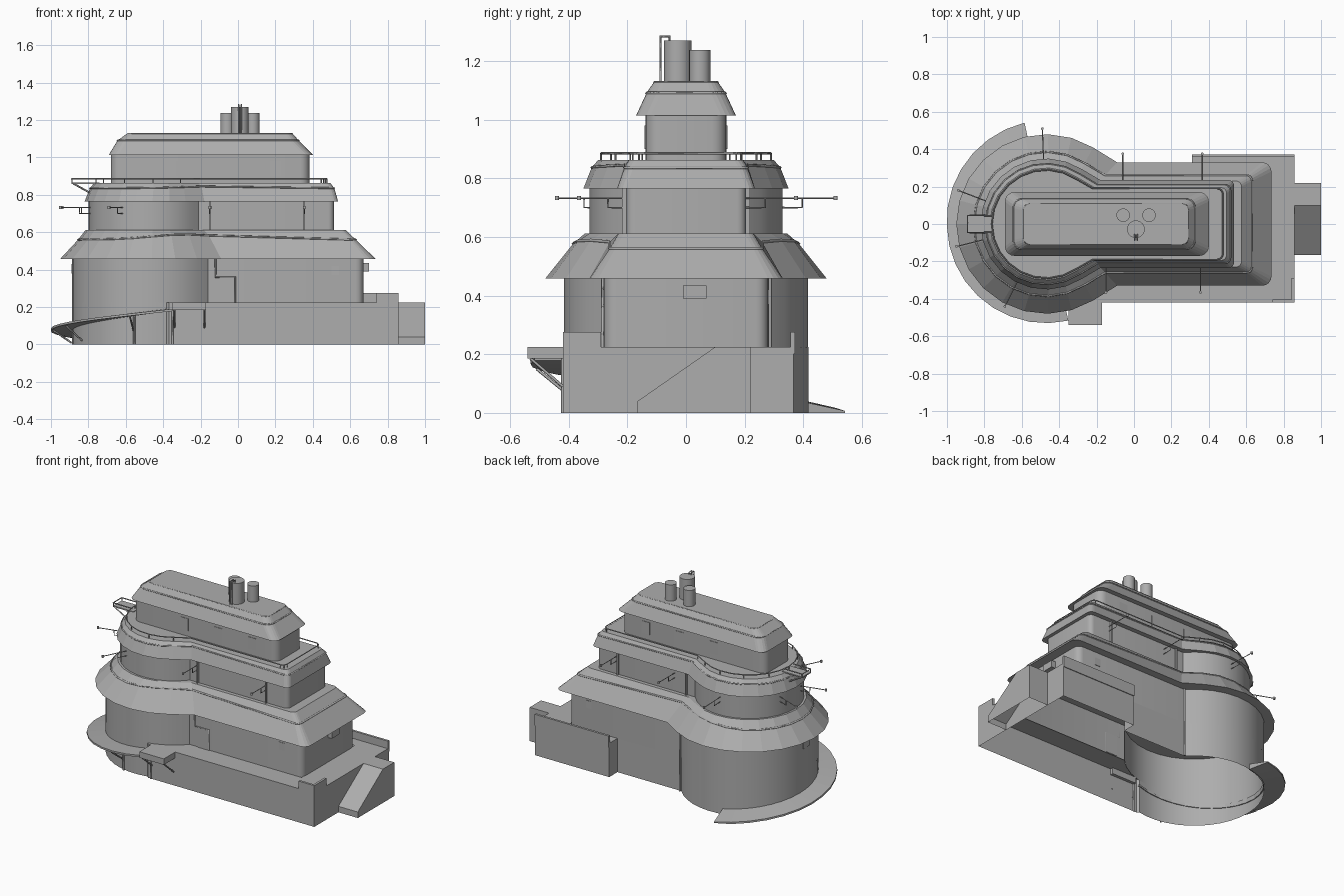
import bpy, bmesh, math
from mathutils import Vector

if "Cube" in bpy.data.objects:
    bpy.data.objects.remove(bpy.data.objects["Cube"])

CX = -0.47  # centre of the round tower
R0 = 0.417  # radius of the tower foot
stone = bpy.data.materials.new("grey stone")
stone.diffuse_color = (0.42, 0.42, 0.42, 1)
stone.use_nodes = True
stone.node_tree.nodes["Principled BSDF"].inputs["Base Color"].default_value = stone.diffuse_color


def finish(name, bm, smooth=None):
    me = bpy.data.meshes.new(name)
    bm.to_mesh(me)
    bm.free()
    ob = bpy.data.objects.new(name, me)
    bpy.context.collection.objects.link(ob)
    me.materials.append(stone)
    if smooth:
        bpy.ops.object.select_all(action='DESELECT')
        ob.select_set(True)
        bpy.context.view_layer.objects.active = ob
        bpy.ops.object.shade_smooth_by_angle(angle=math.radians(smooth))
    return ob


def arc(x, y, r, a0, a1, n):
    return [(x + r * math.cos(math.radians(a0 + (a1 - a0) * i / n)),
             y + r * math.sin(math.radians(a0 + (a1 - a0) * i / n))) for i in range(n + 1)]


def keyhole(r, x_end, hy, corner=0.05, n=24, chamfer=0):
    """Round tower joined to a long wing, counter-clockwise."""
    a = math.degrees(math.asin(hy / r))
    nx = CX + r * math.cos(math.radians(a)) + chamfer * 0.3
    return (arc(CX, 0, r, a + chamfer * 150, 360 - a - chamfer * 150, n) + [(nx + .001, -hy)]
            + arc(x_end - corner, -hy + corner, corner, -90, 0, 4)
            + arc(x_end - corner, hy - corner, corner, 0, 90, 4) + [(nx + .001, hy)])


def rounded(x0, x1, hy, c):
    return (arc(x1 - c, -hy + c, c, -90, 0, 5) + arc(x1 - c, hy - c, c, 0, 90, 5)
            + arc(x0 + c, hy - c, c, 90, 180, 5) + arc(x0 + c, -hy + c, c, 180, 270, 5))


def loft(name, rings, bottom=True, top=True, smooth=None):
    """Skin a stack of (outline, height) rings; height may depend on x."""
    bm = bmesh.new()
    loops = [[bm.verts.new((x, y, z(x) if callable(z) else z)) for x, y in pts] for pts, z in rings]
    for a, b in zip(loops, loops[1:]):
        for i in range(len(a)):
            j = (i + 1) % len(a)
            bm.faces.new((a[i], a[j], b[j], b[i]))
    if bottom:
        bm.faces.new(loops[0][::-1])
    if top:
        bm.faces.new(loops[-1])
    return finish(name, bm, smooth)


def box(name, x0, x1, y0, y1, z0, z1):
    return loft(name, [([(x0, y0), (x1, y0), (x1, y1), (x0, y1)], z) for z in (z0, z1)])


def tube(name, pts, r=0.003, closed=False):
    cu = bpy.data.curves.new(name, 'CURVE')
    cu.dimensions = '3D'
    cu.bevel_depth = r
    cu.bevel_resolution = 0
    cu.use_fill_caps = True
    sp = cu.splines.new('POLY')
    sp.points.add(len(pts) - 1)
    for p, q in zip(sp.points, pts):
        p.co = (*q, 1)
    sp.use_cyclic_u = closed
    ob = bpy.data.objects.new(name, cu)
    bpy.context.collection.objects.link(ob)
    cu.materials.append(stone)


def cylinder(name, x, y, r, z0, z1):
    loft(name, [(arc(x, y, r, 0, 345, 23), z0), (arc(x, y, r, 0, 345, 23), z1)], smooth=30)


# plinth shell, open underneath, wrapping the round tower foot
outer = [(0.857, -0.42), (0.857, 0.367), (0.31, 0.367), (0.31, 0.28)]
plinth = arc(CX, 0, R0, 42.2, 282, 26) + [(-0.37, -0.42)] + outer
loft("plinth", [(plinth, 0), (plinth, 0.225)], bottom=False, top=False, smooth=30)

# flat ledge between plinth edge and house wall
bm = bmesh.new()
ledge = [(-0.37, -0.42)] + outer + [(0.665, 0.28), (0.665, -0.28)] + arc(CX, 0, R0, 317.8, 282, 6)
bm.faces.new([bm.verts.new((x, y, 0.225)) for x, y in ledge])
finish("plinth_ledge", bm)

# parapets on the plinth corners
box("parapet_front", 0.74, 0.857, -0.42, -0.405, 0.225, 0.275)
box("parapet_side", 0.842, 0.857, -0.42, -0.29, 0.225, 0.275)
box("parapet_back", 0.31, 0.857, 0.357, 0.372, 0.2, 0.275)

# stair block with sloping flight and landing, open underneath
bm = bmesh.new()
prof = [(-0.165, 0), (-0.165, 0.04), (0.1, 0.225), (0.22, 0.225), (0.22, 0)]
sides = [[bm.verts.new((x, y, z)) for y, z in prof] for x in (0.857, 1.0)]
bm.faces.new(sides[1])
for i in range(4):
    bm.faces.new((sides[0][i], sides[0][i + 1], sides[1][i + 1], sides[1][i]))
bmesh.ops.recalc_face_normals(bm, faces=bm.faces)
finish("stair_block", bm)

# landing platform and its struts
box("platform", -0.35, -0.17, -0.54, -0.40, 0.185, 0.225)
for x in (-0.34, -0.18):
    tube("platform_strut", [(x, -0.53, 0.185), (x, -0.42, 0.09)], 0.005)

# ramp winding down around the tower
bm = bmesh.new()
prev = None
N = 16
for i in range(N + 1):
    t = i / N
    a = math.radians(-77 - 181 * t)
    z = 0.19 - 0.183 * t
    c, s = math.cos(a), math.sin(a)
    ro = 0.53 + 0.024 * max(0, t - 0.55) / 0.45
    cur = [bm.verts.new((CX + r * c, r * s, h)) for r, h in
           ((0.412, z + 0.03 * t), (ro, z), (ro, max(z - 0.012, 0)), (0.412, max(z - 0.012, 0)))]
    if prev:
        for k in range(4):
            bm.faces.new((prev[k], prev[(k + 1) % 4], cur[(k + 1) % 4], cur[k]))
    else:
        bm.faces.new(cur)
    prev = cur
bm.faces.new(prev[::-1])
bmesh.ops.recalc_face_normals(bm, faces=bm.faces)
finish("ramp", bm)

# ramp posts and struts
for d in (-102, -150, -175):
    a = math.radians(d)
    h = 0.175 + (d + 77) / 180 * 0.183
    c, s = math.cos(a), math.sin(a)
    tube("ramp_strut", [(CX + .52 * c, .52 * s, h), (CX + .42 * c, .42 * s, max(h - .08, .008))], 0.005)
for x, h, y in ((-0.555, 0.155, -0.415), (-0.35, 0.185, -0.42)):
    tube("ramp_post", [(x, y, 0), (x, y, h)], 0.006)

# ground floor, open below, and first roof, whose rim rises at the neck
wall = keyhole(R0, 0.67, 0.28, 0.04)
loft("ground_floor", [(wall, 0.22), (wall, 0.46)], bottom=False, top=False, smooth=30)


def rim1(x):
    return 0.56 + 0.028 * math.exp(-((x + 0.28) / 0.25) ** 2)


def rim2(x):
    return 0.835 + 0.012 * math.exp(-((x + 0.05) / 0.3) ** 2)


kink1 = keyhole(0.385, 0.63, 0.26, 0.03, 16, 0.1)
loft("lower_roof", [(keyhole(0.48, 0.735, 0.33, 0.05, 16, 0.1), 0.458), (kink1, rim1),
                    (keyhole(0.345, 0.575, 0.23, 0.03, 16, 0.1), 0.612)])
tube("lower_roof_lip", [(x, y, rim1(x)) for x, y in kink1], 0.006, True)

# middle floor and second roof
wall = keyhole(0.33, 0.513, 0.205, 0.03)
loft("middle_floor", [(wall, 0.6), (wall, 0.77)], smooth=30)
kink2 = keyhole(0.322, 0.515, 0.21, 0.03, 16, 0.1)
loft("middle_roof", [(keyhole(0.35, 0.535, 0.235, 0.03, 16, 0.1), 0.765), (kink2, rim2),
                     (keyhole(0.3, 0.495, 0.195, 0.03, 16, 0.1), 0.862)])
tube("middle_roof_lip", [(x, y, rim2(x)) for x, y in kink2], 0.005, True)

# deck railing
rail = keyhole(0.29, 0.475, 0.19, 0.03, 16, 0.1)
tube("deck_rail", [(x, y, 0.885) for x, y in rail], 0.004, True)
for x, y in rail[::2]:
    tube("rail_post", [(x, y, 0.86), (x, y, 0.885)], 0.003)

# lookout balcony
box("balcony_floor", -0.89, -0.74, -0.045, 0.045, 0.858, 0.866)
tube("balcony_rail", [(-0.75, -.045, .885), (-0.89, -.045, .885), (-0.89, .045, .885), (-0.75, .045, .885)], 0.004)
for y in (-0.045, 0.045):
    tube("balcony_post", [(-0.887, y, 0.86), (-0.887, y, 0.885)])
    tube("balcony_brace", [(-0.88, y, 0.86), (-0.79, y, 0.81)], 0.005)

# top floor and crown roof
wall = rounded(-0.68, 0.383, 0.138, 0.05)
loft("top_floor", [(wall, 0.855), (wall, 1.02)], smooth=30)
kink3 = rounded(-0.645, 0.325, 0.135, 0.05)
loft("crown_roof", [(rounded(-0.69, 0.4, 0.17, 0.05), 1.014), (kink3, 1.09),
                    (rounded(-0.59, 0.29, 0.108, 0.035), 1.13)])
tube("crown_lip", [(x, y, 1.09) for x, y in kink3], 0.005, True)
tube("crown_top_lip", [(x, y, 1.127) for x, y in rounded(-0.59, 0.29, 0.108, 0.035)], 0.004, True)

# chimneys and vent pipes
for x, y, r, h in ((-0.058, 0.047, 0.036, 1.238), (0.08, 0.047, 0.036, 1.238), (0.01, -0.028, 0.047, 1.27)):
    cylinder("chimney", x, y, r, 1.12, h)
for x in (0.003, 0.018):
    tube("vent_pipe", [(x, -0.087, 1.12), (x, -0.087, 1.283), (x, -0.056, 1.283), (x, -0.056, 1.26)], 0.004)

# lamp rods around the middle floor
for x, y in ((-0.49, 0.51), (-0.06, 0.375), (0.365, 0.375), (-0.94, 0.18),
             (-0.95, -0.12), (-0.69, -0.44), (-0.15, -0.365), (0.355, -0.365)):
    base = Vector((x, math.copysign(0.2, y))) if x > -0.2 else \
        Vector((CX, 0)) + Vector((x - CX, y)).normalized() * 0.32
    mid = base.lerp(Vector((x, y)), 0.4)
    tube("lamp_rod", [(*base, 0.732), (x, y, 0.732)], 0.003)
    tube("lamp_bracket", [(*base, 0.7), (*mid, 0.7), (*mid, 0.732)], 0.003)
    cylinder("lamp", x, y, 0.007, 0.725, 0.739)

# doors, windows and wall fittings
box("wall_unit", 0.665, 0.7, -0.01, 0.07, 0.39, 0.435)
box("tower_unit", -0.89, -0.88, -0.03, 0.03, 0.38, 0.43)
box("front_door", -0.1, -0.02, -0.285, -0.277, 0.225, 0.36)
tube("drain_pipe", [(-0.12, -0.284, 0.46), (-0.12, -0.284, 0.36), (-0.015, -0.284, 0.36), (-0.015, -0.284, 0.225)], 0.005)
tube("back_pipe", [(-0.155, 0.287, 0), (-0.155, 0.287, 0.46)], 0.006)
for s in (-1, 1):
    for x in (-0.3, -0.05, 0.2):
        box("top_window", x - 0.03, x + 0.03, s * 0.138 - 0.003, s * 0.138 + 0.003, 0.9, 0.98)
    for x in (-0.15, 0.355):
        box("middle_post", x - 0.004, x + 0.004, s * 0.21 - 0.008, s * 0.21 + 0.008, 0.61, 0.765)
    box("ground_window", 0.5, 0.54, s * 0.28 - 0.003, s * 0.28 + 0.003, 0.37, 0.42)
